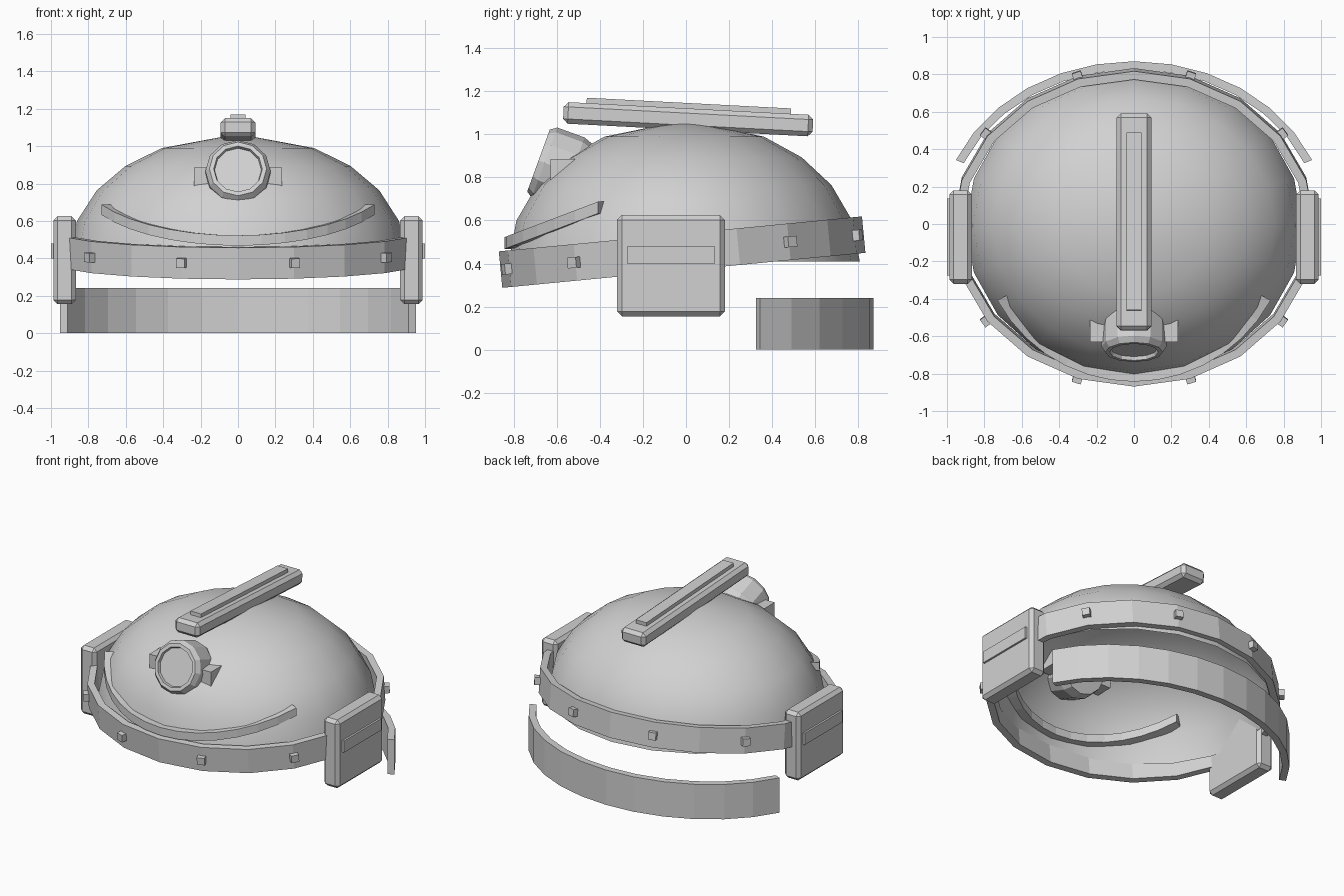
import bpy, bmesh, math
from mathutils import Matrix, Vector

if "Cube" in bpy.data.objects:
    bpy.data.objects.remove(bpy.data.objects["Cube"])

grey = bpy.data.materials.new("light_grey")
grey.diffuse_color = (0.64, 0.64, 0.64, 1)
grey.use_nodes = True
grey.node_tree.nodes["Principled BSDF"].inputs["Base Color"].default_value = grey.diffuse_color


def finish(name, bm, matrix=None, smooth=False):
    bmesh.ops.recalc_face_normals(bm, faces=bm.faces)
    if matrix is not None:
        bm.transform(matrix)
    for f in bm.faces:
        f.smooth = smooth
    me = bpy.data.meshes.new(name)
    bm.to_mesh(me)
    bm.free()
    me.materials.append(grey)
    ob = bpy.data.objects.new(name, me)
    bpy.context.collection.objects.link(ob)
    return ob


def box(name, size, matrix, bevel=0):
    bm = bmesh.new()
    bmesh.ops.create_cube(bm, size=1)
    bmesh.ops.scale(bm, vec=size, verts=bm.verts)
    if bevel:
        bmesh.ops.bevel(bm, geom=bm.edges[:], offset=bevel, segments=1, affect='EDGES')
    return finish(name, bm, matrix)


def strip(name, rx, ry, thick, height, a0, a1, n, matrix, slope=0):
    """Rectangular strip along an elliptical arc; angles in degrees from the front."""
    bm = bmesh.new()
    closed = abs(a1 - a0) >= 360
    rows = []
    for i in range(n if closed else n + 1):
        a = math.radians(a0 + (a1 - a0) * i / n)
        y0 = -ry * math.cos(a)
        row = []
        for d, z in ((0, -1), (0, 1), (thick, 1), (thick, -1)):
            row.append(bm.verts.new(((rx - d) * math.sin(a), -(ry - d) * math.cos(a),
                                     z * height / 2 + slope * y0)))
        rows.append(row)
    for i in range(n):
        r, s = rows[i], rows[(i + 1) % len(rows)]
        for k in range(4):
            j = (k + 1) % 4
            bm.faces.new((r[k], r[j], s[j], s[k]))
    if not closed:
        bm.faces.new(rows[0])
        bm.faces.new(rows[-1])
    return finish(name, bm, matrix)


def lathe(name, profile, n, matrix, smooth=False, sx=1, sy=1):
    """Spin (radius, z) points round z; zero radius becomes a pole."""
    bm = bmesh.new()
    rings = []
    for r, z in profile:
        if r == 0:
            rings.append([bm.verts.new((0, 0, z))] * n)
        else:
            rings.append([bm.verts.new((sx * r * math.sin(2 * math.pi * i / n),
                                        -sy * r * math.cos(2 * math.pi * i / n), z))
                          for i in range(n)])
    for a, b in zip(rings, rings[1:]):
        for i in range(n):
            j = (i + 1) % n
            quad = []
            for v in (a[i], a[j], b[j], b[i]):
                if v not in quad:
                    quad.append(v)
            bm.faces.new(quad)
    return finish(name, bm, matrix, smooth)


T = Matrix.Translation


def RX(deg):
    return Matrix.Rotation(math.radians(deg), 4, 'X')


# Open helmet dome
arc = [math.radians(a) for a in (27, 42, 57, 73, 90)]
lathe("dome", [(0, 0.655)] + [(math.sin(a), 0.65 * math.cos(a)) for a in arc], 20,
      T((0, -0.008, 0.41)), True, 0.90, 0.815)

# Tilted rim band with rivets
band = T((0, -0.018, 0.453)) @ RX(5.5)
strip("rim_band", 0.968, 0.847, 0.045, 0.17, 0, 360, 20, band)
for k, deg in enumerate((18, 54, 126, 162, 198, 234, 306, 342)):
    a = math.radians(deg)
    spot = T((0.975 * math.sin(a), -0.852 * math.cos(a), 0))
    box(f"rivet_{k + 1}", (0.05, 0.05, 0.05), band @ spot @ Matrix.Rotation(a, 4, 'Z'))

# Neck guard at the back
strip("neck_guard", 1.036, 0.87, 0.045, 0.24, 113.2, 246.8, 12, T((0, 0, 0.12)))

# Raised brow trim, its inner edge reaching through the dome
strip("brow_trim", 0.835, 0.843, 0.085, 0.055, -61, 61, 14,
      T((0, 0, 0.5 + 0.38 * 0.83)), 0.38)

# Ear pods with side plates
for side, s in (("left", -1), ("right", 1)):
    box(f"ear_pod_{side}", (0.12, 0.5, 0.47), T((s * 0.927, -0.07, 0.39)), 0.022)
    box(f"ear_plate_{side}", (0.04, 0.41, 0.08), T((s * 0.98, -0.07, 0.44)))

# Crest bar and its top plate
crest = T((0.0, 0.01, 1.07)) @ RX(-3)
box("crest_bar", (0.185, 1.16, 0.1), crest, 0.022)
box("crest_plate", (0.08, 0.95, 0.05), crest @ T((0, 0, 0.05)))

# Head lamp: deep bezel, short back and recessed lens in one spun profile
lamp = T((0, -0.685, 0.878)) @ RX(70)
lathe("head_lamp", [(0, -0.23), (0.15, -0.23), (0.174, -0.165),
                    (0.174, -0.03), (0.153, 0), (0.13, 0), (0.125, -0.02),
                    (0, -0.02)], 12, lamp)

# Lamp brackets
for side, s in (("left", -1), ("right", 1)):
    box(f"lamp_bracket_{side}", (0.09, 0.12, 0.105), T((s * 0.19, -0.57, 0.833)))
